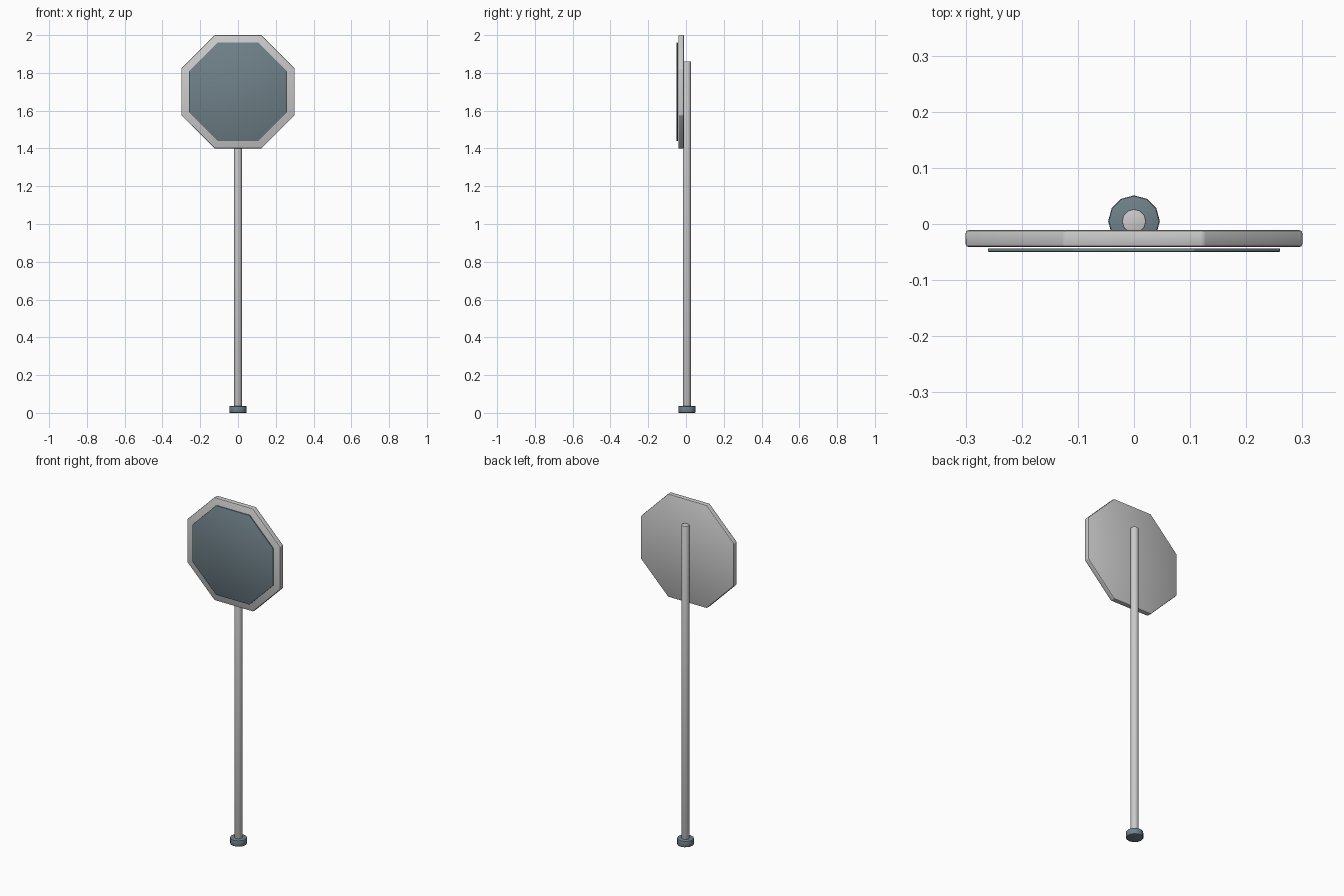
import bpy
from math import pi, cos, radians

if "Cube" in bpy.data.objects:
    bpy.data.objects.remove(bpy.data.objects["Cube"])

slate = bpy.data.materials.new("slate")
slate.diffuse_color = (0.16, 0.22, 0.25, 1)
slate.use_nodes = True
slate.node_tree.nodes["Principled BSDF"].inputs["Base Color"].default_value = slate.diffuse_color


def prism(name, sides, radius, depth, loc, rot=(0, 0, 0), bevel=0.003, mat=None):
    """Regular prism with softened edges."""
    bpy.ops.mesh.primitive_cylinder_add(vertices=sides, radius=radius, depth=depth,
                                        location=loc, rotation=rot)
    ob = bpy.context.object
    ob.name = name
    if bevel:
        mod = ob.modifiers.new("soft_edges", 'BEVEL')
        mod.width = bevel
        mod.segments = 2
        mod.limit_method = 'ANGLE'
        mod.angle_limit = radians(35)
        bpy.ops.object.modifier_apply(modifier=mod.name)
    bpy.ops.object.shade_smooth_by_angle(angle=radians(35))
    if mat:
        ob.data.materials.append(mat)
    return ob


def octagon(name, half_width, y0, y1, bevel, mat=None):
    """Upright octagon with flat sides at top and bottom, facing -y."""
    ob = prism(name, 8, half_width / cos(pi / 8), y1 - y0, (0, 0, 0), (0, 0, 0), bevel, mat)
    # turn half a side so that flats sit level, then stand it up
    ob.rotation_euler = (pi / 2, pi / 8, 0)
    ob.location = (0, (y0 + y1) / 2, 1.70)
    return ob


POLE_Y = 0.005

# Foot and pole
prism("base_foot", 12, 0.046, 0.036, (0, POLE_Y, 0.02), bevel=0.004, mat=slate)
prism("pole", 12, 0.0215, 1.84, (0, POLE_Y, 0.94), bevel=0.002)

# Sign plate and raised front panel
octagon("sign_plate", 0.30, -0.041, -0.011, 0.005)
octagon("sign_face", 0.26, -0.0495, -0.0435, 0.001, slate)

# Rest the foot on the ground
foot = bpy.data.objects["base_foot"]
foot.location.z = 0.018
